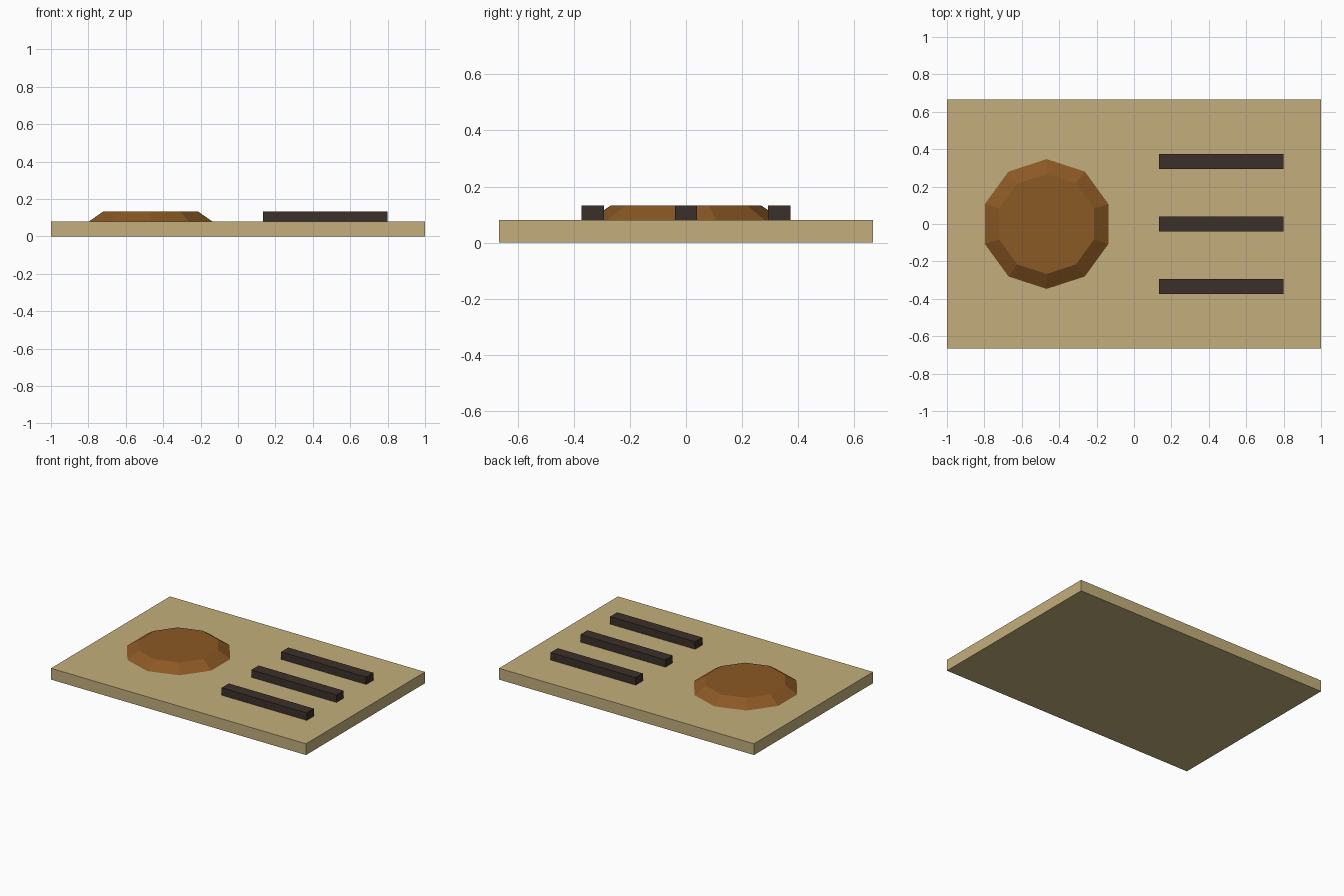
import bpy
import math

if "Cube" in bpy.data.objects:
    bpy.data.objects.remove(bpy.data.objects["Cube"])

PLATE_TOP = 0.08
RELIEF_TOP = 0.133


def material(name, rgb):
    mat = bpy.data.materials.new(name)
    mat.diffuse_color = (*rgb, 1)
    mat.use_nodes = True
    mat.node_tree.nodes["Principled BSDF"].inputs["Base Color"].default_value = mat.diffuse_color
    return mat


def box(name, center_xy, size_xy, z0, z1, mat):
    bpy.ops.mesh.primitive_cube_add(size=1, location=(*center_xy, (z0 + z1) / 2))
    obj = bpy.context.object
    obj.name = name
    obj.scale = (*size_xy, z1 - z0)
    bpy.ops.object.transform_apply(location=False, rotation=False, scale=True)
    obj.data.materials.append(mat)
    return obj


tan = material("tan", (0.55, 0.43, 0.20))
brown = material("brown", (0.26, 0.10, 0.018))
dark = material("dark_brown", (0.045, 0.03, 0.023))

# Base slab
box("base_plate", (0, 0), (2, 1.333), 0, PLATE_TOP, tan)

# Ten-sided bevelled disc, with a corner pointing to +y
bpy.ops.mesh.primitive_cone_add(
    vertices=10, radius1=0.347, radius2=0.267, depth=RELIEF_TOP - PLATE_TOP,
    location=(-0.467, 0, (PLATE_TOP + RELIEF_TOP) / 2))
disc = bpy.context.object
disc.name = "round_medallion"
disc.data.materials.append(brown)

# Three raised bars
for i in (-1, 0, 1):
    box(f"raised_bar_{i + 2}", (0.467, i * 0.333), (0.667, 0.08),
        PLATE_TOP, RELIEF_TOP, dark)
